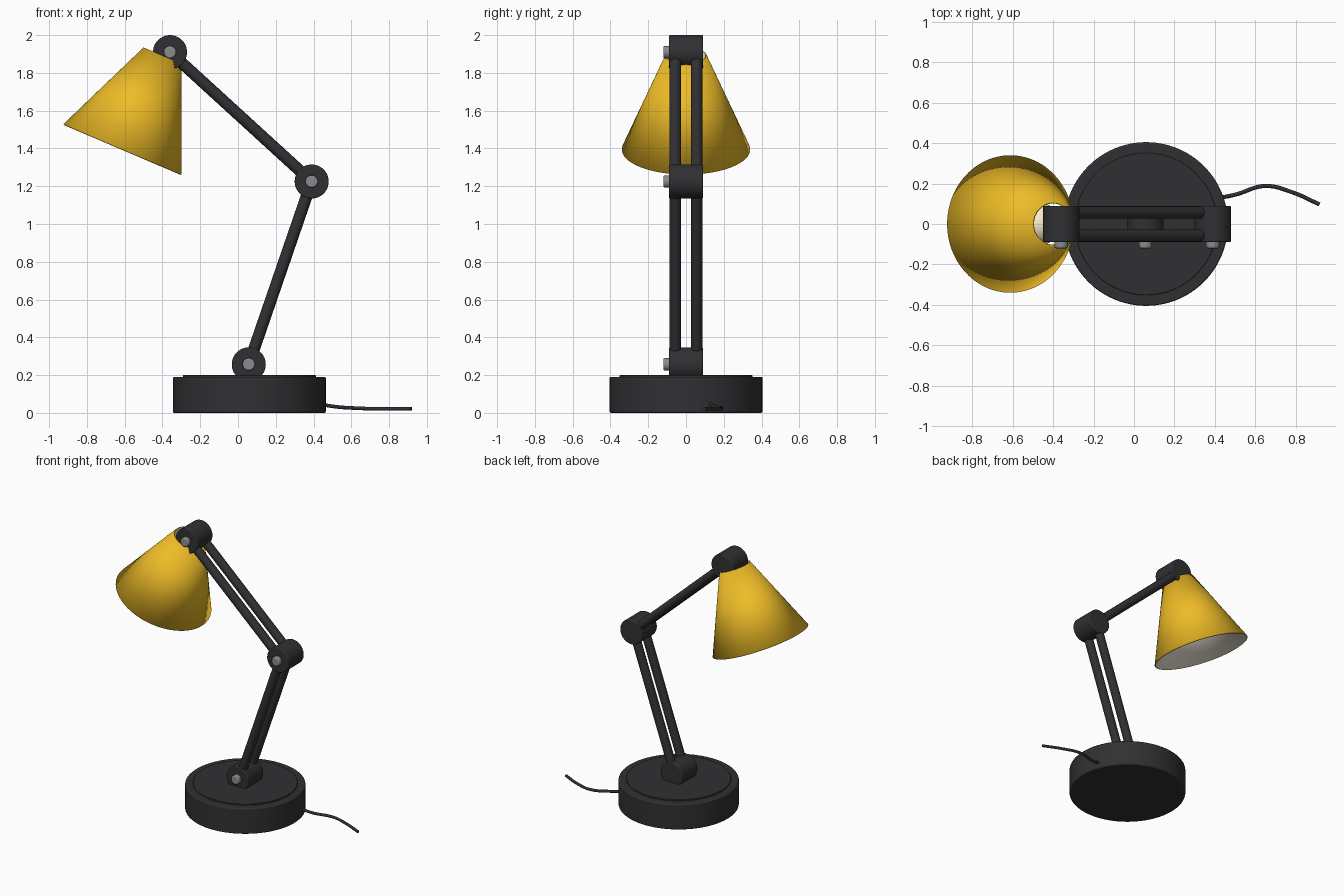
import bpy
from math import pi
from mathutils import Vector

if "Cube" in bpy.data.objects:
    bpy.data.objects.remove(bpy.data.objects["Cube"])


def material(name, rgb):
    m = bpy.data.materials.new(name)
    m.diffuse_color = (*rgb, 1)
    m.use_nodes = True
    m.node_tree.nodes["Principled BSDF"].inputs["Base Color"].default_value = m.diffuse_color
    return m


DARK = material("charcoal", (0.03, 0.03, 0.033))
METAL = material("screw_grey", (0.25, 0.26, 0.27))
YELLOW = material("yellow", (0.85, 0.5, 0.02))
CREAM = material("cream", (0.85, 0.8, 0.68))
BULB = material("warm_white", (1.0, 0.88, 0.62))


def finish(name, mat, bevel=0):
    ob = bpy.context.object
    ob.name = name
    ob.data.materials.append(mat)
    bpy.ops.object.shade_smooth_by_angle(angle=0.6)
    if bevel:
        b = ob.modifiers.new("bevel", 'BEVEL')
        b.width, b.segments, b.limit_method = bevel, 3, 'ANGLE'
        b.angle_limit = 0.8
    return ob


def rod(name, a, b, r, mat, bevel=0, sides=48):
    """Cylinder running from point a to point b."""
    a, b = Vector(a), Vector(b)
    d = b - a
    bpy.ops.mesh.primitive_cylinder_add(
        vertices=sides, radius=r, depth=d.length, location=(a + b) / 2,
        rotation=d.to_track_quat('Z', 'Y').to_euler())
    return finish(name, mat, bevel)


# Round base with raised top plate
CX = 0.06
rod("base", (CX, 0, 0), (CX, 0, 0.19), 0.405, DARK, 0.008, 96)
rod("base_top_plate", (CX, 0, 0.18), (CX, 0, 0.2), 0.352, DARK, 0.004, 96)

# Joints, each with a screw on the front
joints = {"base": (0.057, 0.257), "elbow": (0.39, 1.225), "head": (-0.36, 1.91)}
for key, (x, z) in joints.items():
    rod(key + "_joint", (x, -0.09, z), (x, 0.09, z), 0.09, DARK, 0.006, 64)
    rod(key + "_screw", (x, -0.12, z), (x, -0.08, z), 0.033, METAL, 0.008, 32)

# Paired arm rods
for arm, start, end in (("lower_arm", "base", "elbow"), ("upper_arm", "elbow", "head")):
    (x1, z1), (x2, z2) = joints[start], joints[end]
    for side, y in (("front", -0.057), ("back", 0.057)):
        rod(f"{arm}_{side}", (x1, y, z1), (x2, y, z2), 0.031, DARK, 0, 32)

# Tilted conical shade, open at both ends, pale inside
rim, crown = Vector((-0.612, 0, 1.395)), Vector((-0.4, 0, 1.892))
axis = crown - rim
bpy.ops.mesh.primitive_cone_add(
    vertices=96, radius1=0.34, radius2=0.109, depth=axis.length,
    end_fill_type='NOTHING', location=(rim + crown) / 2,
    rotation=axis.to_track_quat('Z', 'Y').to_euler())
shade = finish("lamp_shade", YELLOW)
shade.data.materials.append(CREAM)
s = shade.modifiers.new("thickness", 'SOLIDIFY')
s.thickness, s.offset, s.material_offset = 0.008, -1, 1

# Bulb inside the shade
bulb_at = crown - axis.normalized() * 0.2
bpy.ops.mesh.primitive_uv_sphere_add(segments=32, ring_count=16, radius=0.11, location=bulb_at)
finish("bulb", BULB)

# Power cable trailing from the back right of the base
curve = bpy.data.curves.new("cable", 'CURVE')
curve.dimensions = '3D'
curve.bevel_depth, curve.bevel_resolution = 0.01, 3
curve.use_fill_caps = True
path = [(0.40, 0.125, 0.055), (0.50, 0.145, 0.035), (0.65, 0.188, 0.024),
        (0.78, 0.158, 0.021), (0.918, 0.097, 0.022)]
sp = curve.splines.new('BEZIER')
sp.bezier_points.add(len(path) - 1)
for p, co in zip(sp.bezier_points, path):
    p.co = co
    p.handle_left_type = p.handle_right_type = 'AUTO'
cable = bpy.data.objects.new("cable", curve)
curve.materials.append(DARK)
bpy.context.collection.objects.link(cable)
